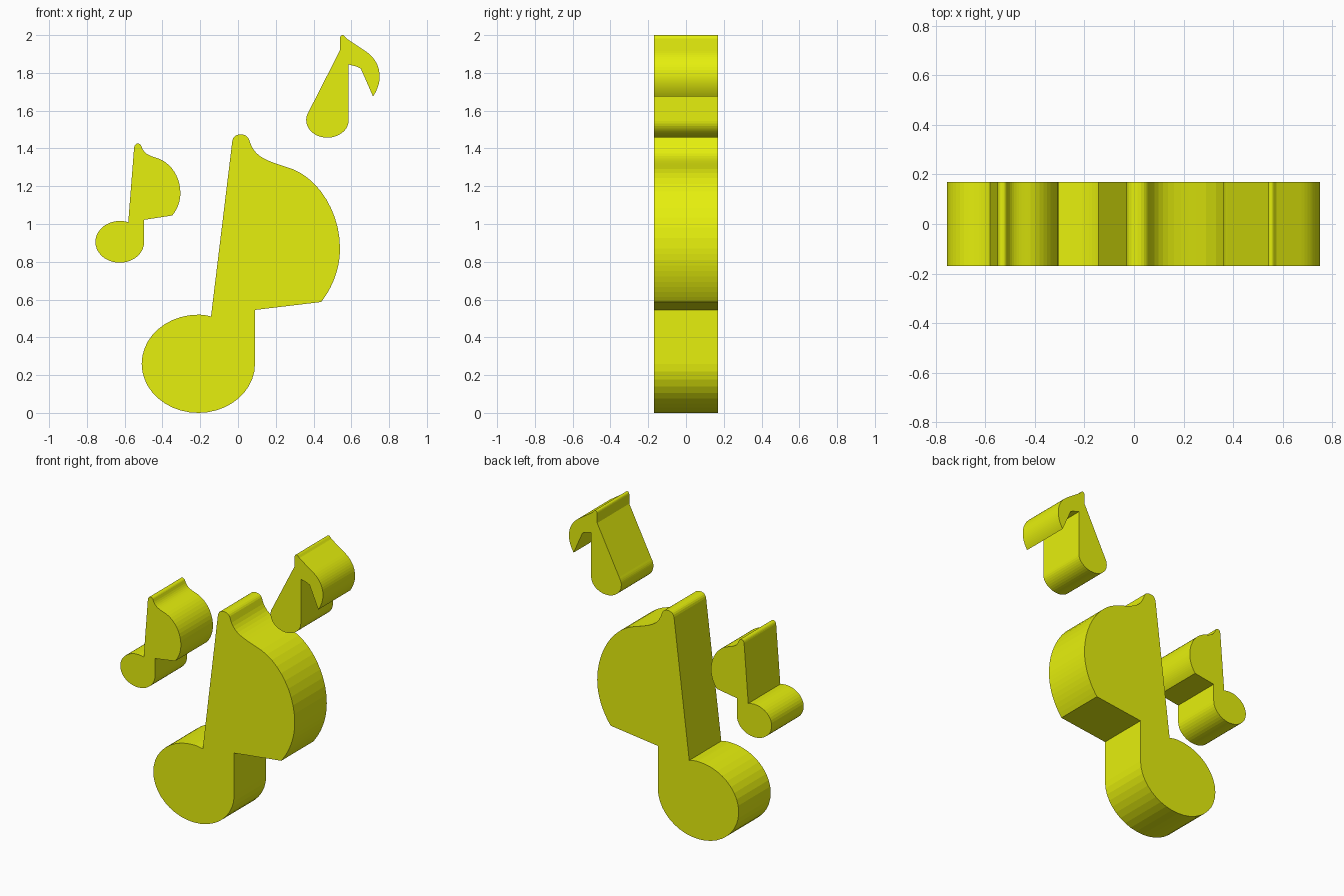
import bpy, bmesh
from mathutils import Vector
from mathutils.geometry import interpolate_bezier

HALF_DEPTH = 0.17
mat = bpy.data.materials.new("yellow")
mat.diffuse_color = (0.79, 0.87, 0.004, 1)
K = 0.5523


def outline(start, segments, steps=10):
    """Trace (x, z) points: 2 numbers = straight line, 6 numbers = bezier curve."""
    pts = [Vector((start[0], 0, start[1]))]
    for s in segments:
        p = [Vector((s[i], 0, s[i + 1])) for i in range(0, len(s), 2)]
        if len(p) == 1:
            pts.append(p[0])
        else:
            n = steps if (p[2] - pts[-1]).length > 0.1 else 5
            pts += interpolate_bezier(pts[-1], p[0], p[1], p[2], n + 1)[1:]
    if (pts[-1] - pts[0]).length < 1e-5:
        pts.pop()
    return pts


def head(cx, cz, rx, rz):
    """Right, bottom and left quarters of a note head, starting at its right side."""
    return [(cx + rx, cz - K * rz, cx + K * rx, cz - rz, cx, cz - rz),
            (cx - K * rx, cz - rz, cx - rx, cz - K * rz, cx - rx, cz)]


def note(name, start, segments):
    bm = bmesh.new()
    face = bm.faces.new([bm.verts.new(p - Vector((0, HALF_DEPTH, 0)))
                         for p in outline(start, segments)])
    ext = bmesh.ops.extrude_face_region(bm, geom=[face], use_keep_orig=True)
    bmesh.ops.translate(bm, vec=(0, 2 * HALF_DEPTH, 0),
                        verts=[v for v in ext["geom"] if isinstance(v, bmesh.types.BMVert)])
    bmesh.ops.recalc_face_normals(bm, faces=bm.faces)
    mesh = bpy.data.meshes.new(name)
    bm.to_mesh(mesh)
    bm.free()
    mesh.materials.append(mat)
    bpy.context.collection.objects.link(bpy.data.objects.new(name, mesh))


# Large centre note: head, stem, rounded tip, full flag
note("large_note", (0.09, 0.26), head(-0.21, 0.26, 0.30, 0.26) + [
    (-0.51, 0.404, -0.376, 0.52, -0.21, 0.52),
    (-0.185, 0.52, -0.165, 0.517, -0.143, 0.51),
    (-0.03, 1.44),
    (-0.025, 1.465, -0.01, 1.474, 0.015, 1.474),
    (0.04, 1.474, 0.055, 1.462, 0.061, 1.44),
    (0.09, 1.345, 0.16, 1.335, 0.29, 1.29),
    (0.43, 1.235, 0.54, 1.06, 0.54, 0.87),
    (0.54, 0.77, 0.505, 0.67, 0.44, 0.587),
    (0.09, 0.545)])

# Small left note
note("left_note", (-0.497, 0.905), head(-0.626, 0.905, 0.129, 0.11) + [
    (-0.755, 0.966, -0.697, 1.016, -0.626, 1.016),
    (-0.61, 1.016, -0.595, 1.014, -0.581, 1.009),
    (-0.55, 1.405),
    (-0.547, 1.42, -0.54, 1.426, -0.53, 1.426),
    (-0.52, 1.426, -0.514, 1.42, -0.511, 1.41),
    (-0.495, 1.365, -0.46, 1.36, -0.417, 1.345),
    (-0.355, 1.32, -0.305, 1.25, -0.305, 1.165),
    (-0.305, 1.12, -0.32, 1.08, -0.348, 1.045),
    (-0.497, 1.022)])

# Small upper right note: tapered stem and hooked flag
note("upper_right_note", (0.585, 1.545), head(0.473, 1.55, 0.112, 0.093) + [
    (0.361, 1.568, 0.366, 1.582, 0.377, 1.6),
    (0.54, 1.92), (0.54, 1.985),
    (0.542, 1.997, 0.548, 2.0, 0.555, 2.0),
    (0.563, 2.0, 0.567, 1.99, 0.575, 1.982),
    (0.675, 1.915),
    (0.72, 1.885, 0.75, 1.84, 0.75, 1.78),
    (0.75, 1.745, 0.737, 1.708, 0.715, 1.675),
    (0.65, 1.823),
    (0.625, 1.838, 0.605, 1.838, 0.585, 1.845)])
